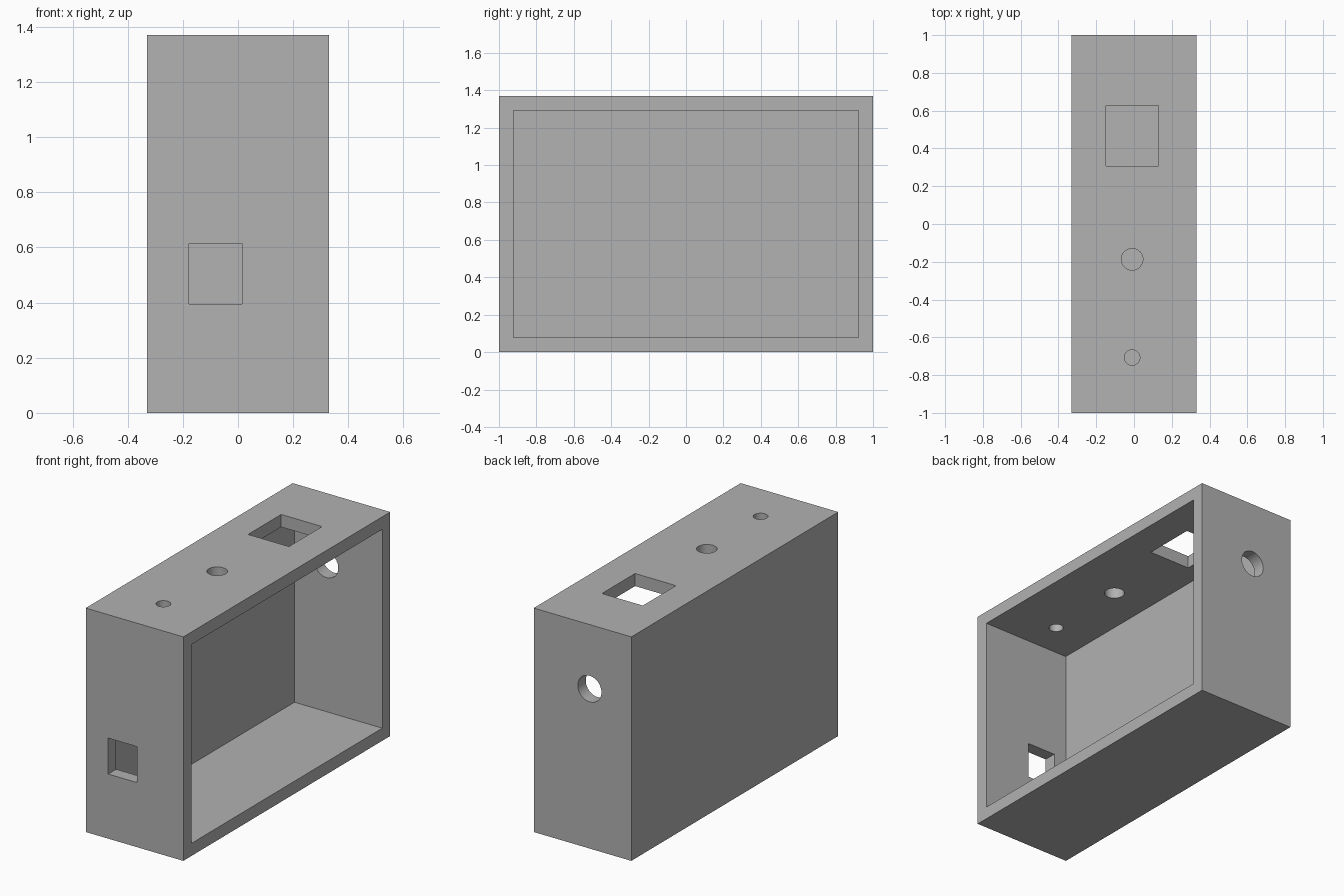
import bpy
from math import radians

# Remove the default cube only
default = bpy.data.objects.get("Cube")
if default:
    bpy.data.objects.remove(default, do_unlink=True)

# Single flat grey
grey = bpy.data.materials.new("plain_grey")
grey.use_nodes = True
colour = (0.445, 0.445, 0.445, 1)
grey.diffuse_color = colour
grey.node_tree.nodes["Principled BSDF"].inputs["Base Color"].default_value = colour

W, L, H = 0.33, 1.0, 1.37      # half width, half length, height
WALL = 0.077                   # side walls
FLOOR = -0.264                 # inner face of the closed side


def box(name, lo, hi):
    """Box between two opposite corners."""
    bpy.ops.mesh.primitive_cube_add(
        size=1, location=[(a + b) / 2 for a, b in zip(lo, hi)])
    ob = bpy.context.object
    ob.name = name
    ob.scale = [b - a for a, b in zip(lo, hi)]
    bpy.ops.object.transform_apply(location=True, rotation=False, scale=True)
    ob.data.materials.append(grey)
    return ob


def drill(name, radius, centre, tilt=0):
    """Round cutter, upright unless tilted about x."""
    bpy.ops.mesh.primitive_cylinder_add(
        vertices=48, radius=radius, depth=0.3, location=centre,
        rotation=(tilt, 0, 0))
    ob = bpy.context.object
    ob.name = name
    ob.data.materials.append(grey)
    return ob


# Enclosure body
case = box("enclosure", (-W, -L, 0), (W, L, H))

# Cavity open on +x, then openings through front, top and back walls
cutters = [
    box("cavity", (FLOOR, -L + WALL, WALL), (W + 0.1, L - WALL, H - WALL)),
    box("front_window", (-0.178, -L - 0.1, 0.395), (0.015, -L + 0.15, 0.615)),
    box("top_window", (-0.147, 0.307, H - 0.15), (0.13, 0.627, H + 0.1)),
    drill("large_top_hole", 0.057, (-0.01, -0.187, H)),
    drill("small_top_hole", 0.041, (-0.01, -0.707, H)),
    drill("back_hole", 0.08, (-0.048, L, 0.977), radians(90)),
]

for cutter in cutters:
    cutter.hide_render = True
    mod = case.modifiers.new(cutter.name, "BOOLEAN")
    mod.operation = "DIFFERENCE"
    mod.solver = "EXACT"
    mod.object = cutter

# Apply the cuts and discard the cutters
bpy.ops.object.select_all(action="DESELECT")
case.select_set(True)
bpy.context.view_layer.objects.active = case
for cutter in cutters:
    bpy.ops.object.modifier_apply(modifier=cutter.name)
    bpy.data.objects.remove(cutter, do_unlink=True)

# Smooth hole walls, crisp box edges
bpy.ops.object.shade_smooth_by_angle(angle=radians(30))
